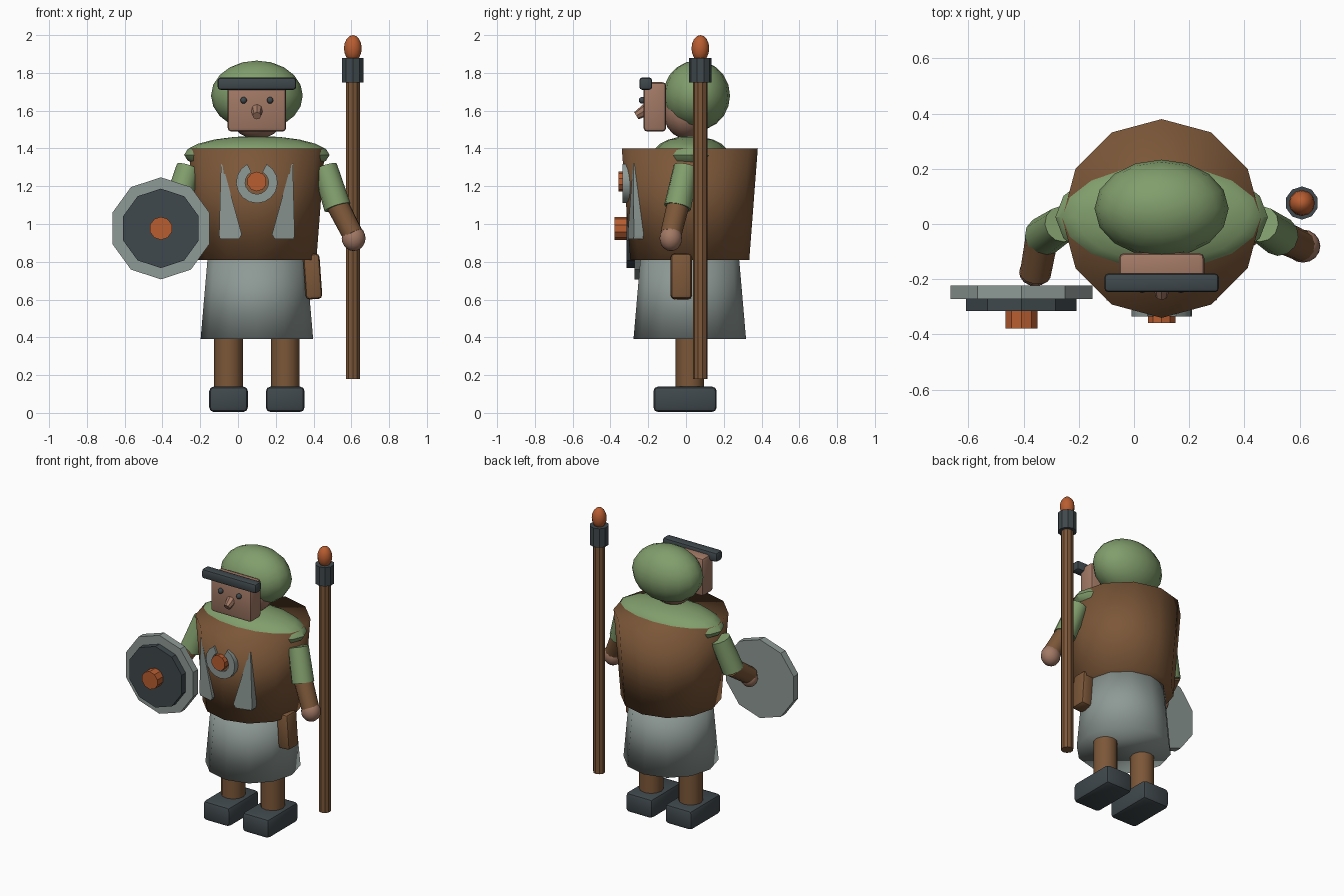
import bpy, bmesh, math
from mathutils import Vector, Matrix

if "Cube" in bpy.data.objects:
    bpy.data.objects.remove(bpy.data.objects["Cube"])


def material(name, rgb):
    m = bpy.data.materials.new(name)
    m.diffuse_color = (*rgb, 1)
    m.use_nodes = True
    m.node_tree.nodes["Principled BSDF"].inputs["Base Color"].default_value = m.diffuse_color
    return m


SKIN = material("skin", (0.36, 0.19, 0.13))
LEATHER = material("leather", (0.20, 0.095, 0.04))
CLOTH = material("green_cloth", (0.22, 0.34, 0.15))
STEEL = material("steel", (0.27, 0.32, 0.30))
IRON = material("iron", (0.05, 0.065, 0.072))
EMBER = material("ember", (0.48, 0.11, 0.03))


def finish(name, bm, mat):
    bmesh.ops.recalc_face_normals(bm, faces=bm.faces)
    me = bpy.data.meshes.new(name)
    bm.to_mesh(me)
    bm.free()
    me.shade_smooth()
    me.set_sharp_from_angle(angle=math.radians(35))
    me.materials.append(mat)
    ob = bpy.data.objects.new(name, me)
    bpy.context.collection.objects.link(ob)
    return ob


def rod(name, a, b, r1, r2, mat, n=12):
    a, b = Vector(a), Vector(b)
    d = b - a
    rot = d.to_track_quat('Z', 'Y').to_matrix().to_4x4()
    bm = bmesh.new()
    bmesh.ops.create_cone(bm, cap_ends=True, segments=n, radius1=r1, radius2=r2,
                          depth=d.length, matrix=Matrix.Translation((a + b) / 2) @ rot)
    return finish(name, bm, mat)


def ball(name, loc, r, mat, n=16, rings=10):
    bm = bmesh.new()
    bmesh.ops.create_uvsphere(bm, u_segments=n, v_segments=rings, radius=1,
                              matrix=Matrix.Translation(loc) @ Matrix.Diagonal((*r, 1)))
    return finish(name, bm, mat)


def box(name, loc, size, bevel, mat, tilt=0):
    bm = bmesh.new()
    bmesh.ops.create_cube(bm, size=1, matrix=Matrix.Diagonal((*size, 1)))
    bmesh.ops.bevel(bm, geom=bm.edges[:], offset=bevel, segments=2, profile=0.5, affect='EDGES')
    bm.transform(Matrix.Translation(loc) @ Matrix.Rotation(tilt, 4, 'Y'))
    return finish(name, bm, mat)


def plate(name, pts, front, depth, mat):
    # flat xz outline given thickness; front(x) is the y of its face
    bm = bmesh.new()
    f = [bm.verts.new((x, front(x), z)) for x, z in pts]
    b = [bm.verts.new((x, front(x) + depth, z)) for x, z in pts]
    bm.faces.new(f)
    bm.faces.new(b[::-1])
    for i in range(len(pts)):
        j = (i + 1) % len(pts)
        bm.faces.new((f[i], b[i], b[j], f[j]))
    return finish(name, bm, mat)


CX, CY = 0.10, 0.02

# Boots, legs, chest spikes and eyes come in pairs
for side, s in (("left", -1), ("right", 1)):
    x = CX + s * 0.15
    box(side + "_boot", (x, -0.005, 0.072), (0.205, 0.335, 0.135), 0.025, IRON)
    rod(side + "_leg", (x, CY, 0.12), (x, CY, 0.5), 0.076, 0.076, LEATHER)
    ball(side + "_eye", (CX + s * 0.07, -0.232, 1.655), (0.018, 0.018, 0.018), IRON, 10, 6)
    spike = [(0.19, 1.32), (0.18, 1.31), (0.08, 0.945), (0.095, 0.92), (0.195, 0.92), (0.2, 0.94)]
    plate(side + "_chest_spike", [(CX + s * px, pz) for px, pz in spike],
          lambda px: -0.33 + 0.27 * abs(px - CX), 0.05, STEEL)
    # Upper arms mirror each other
    rod(side + "_upper_arm", (CX + s * 0.36, 0.0, 1.30), (CX + s * 0.427, -0.045, 1.088),
        0.066, 0.072, CLOTH)

# Skirt and body: fully smooth so the wide cone reads as round
for ob in (rod("skirt", (CX, CY, 0.39), (CX, CY, 0.83), 0.298, 0.26, STEEL),
           rod("body", (CX, CY, 0.81), (CX, CY, 1.40), 0.315, 0.36, LEATHER)):
    ob.data.shade_smooth()
    ob.data.attributes.remove(ob.data.attributes["sharp_edge"]) if "sharp_edge" in ob.data.attributes else None
ball("shoulders", (CX, 0.025, 1.366), (0.385, 0.2, 0.1), CLOTH)

# Forearms and hands
rod("right_forearm", (0.522, -0.04, 1.11), (0.607, -0.08, 0.945), 0.06, 0.056, LEATHER)
ball("right_hand", (0.612, -0.08, 0.925), (0.063, 0.06, 0.068), SKIN)
rod("left_forearm", (-0.33, -0.03, 1.11), (-0.358, -0.185, 1.0), 0.06, 0.056, LEATHER)
ball("left_hand", (-0.358, -0.175, 0.99), (0.058, 0.05, 0.06), SKIN)

# Head
ball("neck_and_jaw", (CX, 0.005, 1.59), (0.15, 0.125, 0.14), SKIN)
ball("hood", (CX, 0.056, 1.68), (0.243, 0.177, 0.185), CLOTH)
box("face", (CX, -0.165, 1.62), (0.31, 0.12, 0.262), 0.02, SKIN)
box("brow_band", (CX, -0.213, 1.743), (0.415, 0.068, 0.065), 0.015, IRON)
rod("nose", (CX, -0.21, 1.605), (CX, -0.263, 1.573), 0.033, 0.022, SKIN, 8)

# Chest emblem: open ring and stud
a0, a1, n = math.radians(118), math.radians(422), 14
angs = [a0 + (a1 - a0) * i / n for i in range(n + 1)]
ring = [(0.11 * math.cos(a), 0.11 * math.sin(a)) for a in angs]
ring += [(0.062 * math.cos(a), 0.062 * math.sin(a)) for a in reversed(angs)]
plate("chest_ring", [(CX + u, 1.22 + v) for u, v in ring], lambda px: -0.335, 0.05, STEEL)
rod("chest_stud", (CX, -0.30, 1.225), (CX, -0.358, 1.225), 0.052, 0.052, EMBER, 10)

# Belt pouch
box("pouch", (0.395, -0.025, 0.722), (0.088, 0.112, 0.24), 0.02, LEATHER, math.radians(-4))

# Round shield in three steps
for name, y0, y1, r, mat in (("shield_rim", -0.222, -0.272, 0.27, STEEL),
                             ("shield_face", -0.26, -0.315, 0.21, IRON),
                             ("shield_boss", -0.30, -0.378, 0.061, EMBER)):
    rod(name, (-0.408, y0, 0.977), (-0.408, y1, 0.977), r, r, mat, 10)

# Torch staff
SX, SY = 0.608, 0.076
rod("staff", (SX, SY, 0.18), (SX, SY, 1.77), 0.039, 0.039, LEATHER, 10)
rod("torch_cup", (SX, SY, 1.75), (SX, SY, 1.88), 0.06, 0.06, IRON, 10)
ball("torch_flame", (SX, SY, 1.93), (0.047, 0.047, 0.07), EMBER, 12, 8)
